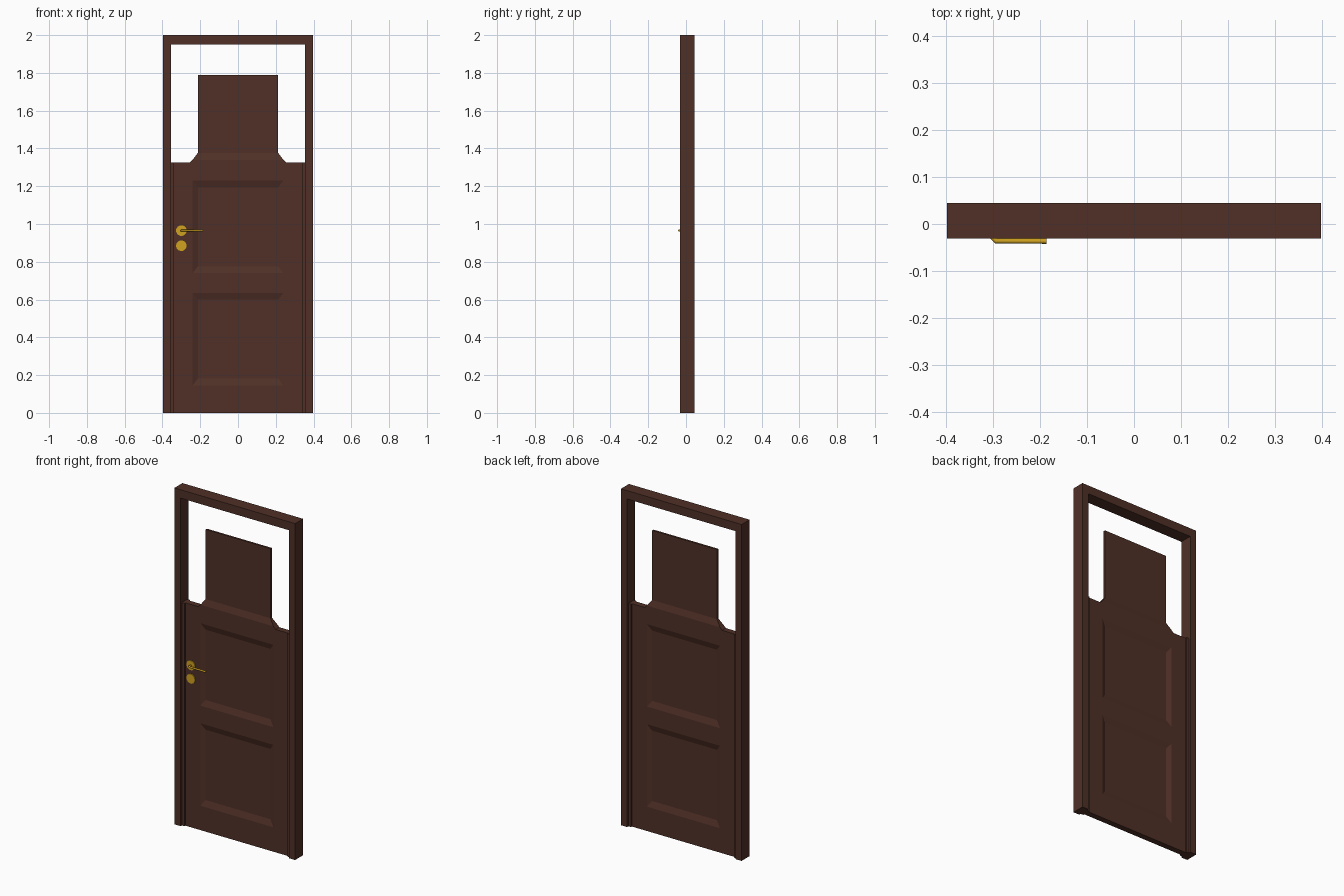
import bpy, bmesh
from math import pi

default = bpy.data.objects.get("Cube")
if default:
    bpy.data.objects.remove(default, do_unlink=True)


def material(name, color, metallic=0.0):
    m = bpy.data.materials.new(name)
    m.use_nodes = True
    m.diffuse_color = color
    m.node_tree.nodes["Principled BSDF"].inputs["Base Color"].default_value = color
    return m


wood = material("dark brown wood", (0.08, 0.03, 0.02, 1))
brass = material("golden brass", (0.62, 0.36, 0.015, 1))

MID = 0.007      # centre plane of the door
FRAME = 0.0375   # half thicknesses
STRIP = 0.026
SLAB = 0.0175
PANEL = 0.006


def finish(name, bm, mat):
    bmesh.ops.recalc_face_normals(bm, faces=bm.faces)
    mesh = bpy.data.meshes.new(name)
    bm.to_mesh(mesh)
    bm.free()
    mesh.materials.append(mat)
    ob = bpy.data.objects.new(name, mesh)
    bpy.context.collection.objects.link(ob)
    return ob


def prism(name, outline, half, mirror=False):
    """Extrude an x-z outline evenly about the centre plane."""
    bm = bmesh.new()
    face = bm.faces.new([bm.verts.new((x, MID - half, z)) for x, z in outline])
    ext = bmesh.ops.extrude_face_region(bm, geom=[face])["geom"]
    verts = [v for v in ext if isinstance(v, bmesh.types.BMVert)]
    bmesh.ops.translate(bm, verts=verts, vec=(0, 2 * half, 0))
    ob = finish(name, bm, wood)
    if mirror:
        ob.modifiers.new("Mirror", "MIRROR")
    return ob


def rect(x0, x1, z0, z1):
    return [(x0, z0), (x1, z0), (x1, z1), (x0, z1)]


def ring(bm, outline, y):
    return [bm.verts.new((x, y, z)) for x, z in outline]


def sunk_panel(name, z0, z1):
    """Panel recessed on both sides with sloping mitred borders."""
    bm = bmesh.new()
    for side in (-1, 1):
        outer = ring(bm, rect(-OUT, OUT, z0, z1), MID + side * SLAB)
        inner = ring(bm, rect(-IN, IN, z0 + RISE, z1 - RISE), MID + side * PANEL)
        bm.faces.new(inner)
        for i in range(4):
            j = (i + 1) % 4
            bm.faces.new((outer[i], outer[j], inner[j], inner[i]))
    return finish(name, bm, wood)


# Surrounding frame, open at the bottom
W, J, H, HEAD = 0.397, 0.356, 2.0, 1.95
prism("door_frame", [(-W, 0), (-J, 0), (-J, HEAD), (J, HEAD),
                     (J, 0), (W, 0), (W, H), (-W, H)], FRAME)

# Door leaf: edge strips, stiles and rails
OUT, IN, RISE = 0.24, 0.213, 0.036
EDGE, TOP, LIP = 0.338, 1.325, 1.34
prism("edge_strips", rect(EDGE, J, 0, TOP), STRIP, mirror=True)
prism("stiles", [(OUT, 0), (EDGE, 0), (EDGE, TOP), (OUT + LIP - TOP, TOP),
                 (OUT, LIP)], SLAB, mirror=True)
panels = {"lower": (0.145, 0.635), "middle": (0.74, 1.23)}
rails = {"bottom_rail": (0, 0.145), "lock_rail": (0.635, 0.74),
         "upper_rail": (1.23, LIP)}
for name, (z0, z1) in rails.items():
    prism(name, rect(-OUT, OUT, z0, z1), SLAB)
for name, (z0, z1) in panels.items():
    sunk_panel(name + "_panel", z0, z1)

# Sloping ledge that narrows into the tall upper panel
SILL = LIP + RISE
bm = bmesh.new()
for x, half, z in ((OUT, SLAB, LIP), (IN, PANEL, SILL)):
    for sx, sy in ((-1, -1), (1, -1), (1, 1), (-1, 1)):
        bm.verts.new((sx * x, MID + sy * half, z))
bmesh.ops.convex_hull(bm, input=bm.verts)
bmesh.ops.dissolve_limit(bm, angle_limit=0.01, verts=bm.verts, edges=bm.edges)
finish("upper_ledge", bm, wood)
prism("upper_panel", rect(-IN, IN, SILL, 1.79), PANEL)


# Brass handle and keyhole plate on the front
def disc(name, z, radius, depth):
    bpy.ops.mesh.primitive_cylinder_add(
        vertices=32, radius=radius, depth=depth,
        location=(-0.3, MID - SLAB - depth / 2, z), rotation=(pi / 2, 0, 0))
    ob = bpy.context.object
    ob.name = name
    ob.data.materials.append(brass)
    bpy.ops.object.shade_smooth_by_angle()


disc("handle_rosette", 0.965, 0.028, 0.006)
disc("keyhole_rosette", 0.885, 0.028, 0.006)

curve = bpy.data.curves.new("lever_handle", "CURVE")
curve.dimensions = "3D"
curve.bevel_depth = 0.0055
curve.bevel_resolution = 3
curve.use_fill_caps = True
spline = curve.splines.new("POLY")
path = [(-0.299, MID - SLAB), (-0.299, -0.03), (-0.293, -0.036), (-0.186, -0.0365)]
spline.points.add(len(path) - 1)
for point, (x, y) in zip(spline.points, path):
    point.co = (x, y, 0.965, 1)
spline.use_smooth = True
curve.materials.append(brass)
lever = bpy.data.objects.new("lever_handle", curve)
bpy.context.collection.objects.link(lever)
